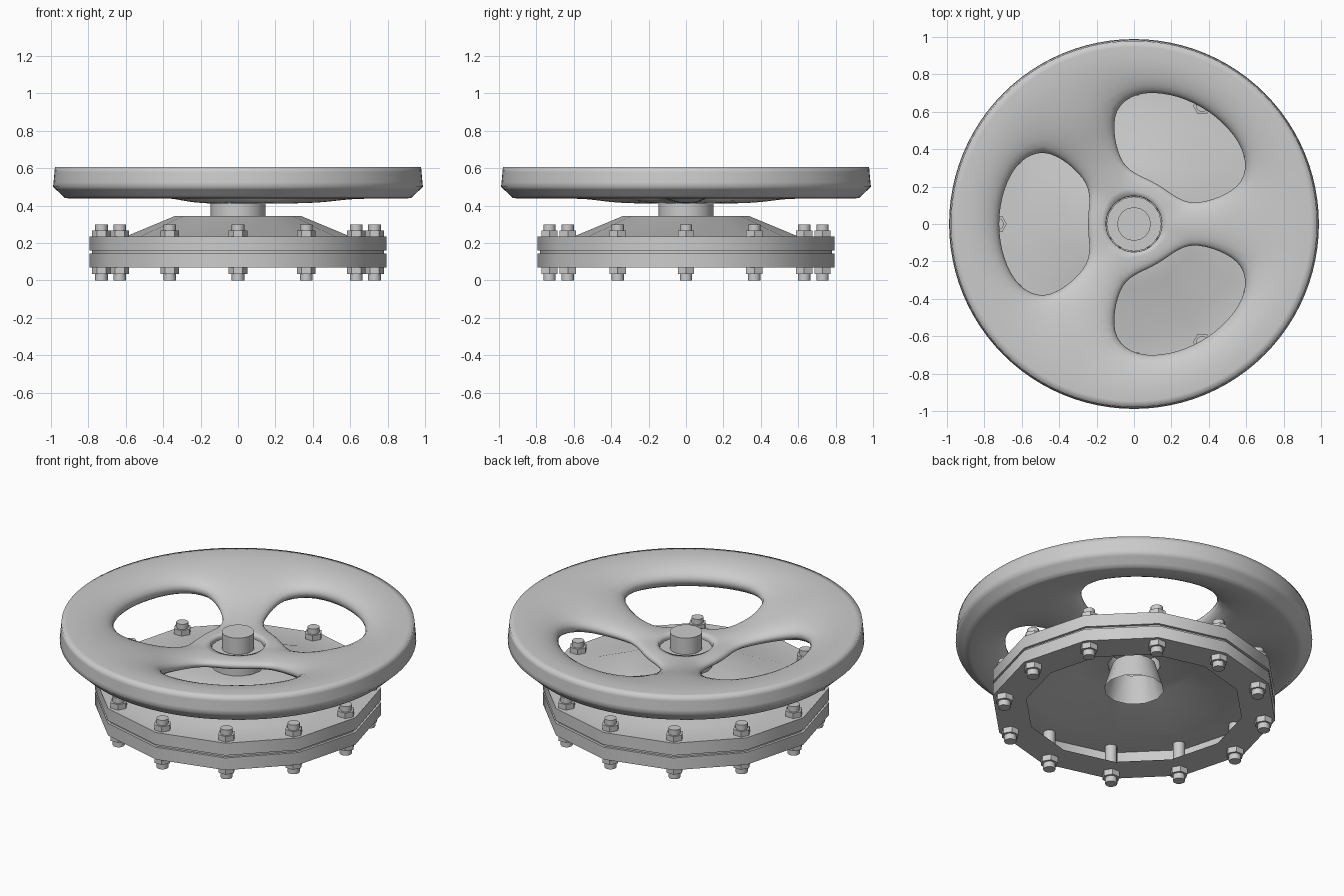
import bpy, bmesh
from math import sin, cos, pi, radians

if "Cube" in bpy.data.objects:
    bpy.data.objects.remove(bpy.data.objects["Cube"])


def finish(name, bm, angle=None):
    bmesh.ops.recalc_face_normals(bm, faces=bm.faces[:])
    me = bpy.data.meshes.new(name)
    bm.to_mesh(me)
    bm.free()
    ob = bpy.data.objects.new(name, me)
    bpy.context.collection.objects.link(ob)
    if angle:
        bpy.ops.object.select_all(action='DESELECT')
        ob.select_set(True)
        bpy.context.view_layer.objects.active = ob
        bpy.ops.object.shade_smooth_by_angle(angle=radians(angle))
    return ob


def lathe(bm, profile, n, cx=0.0, cy=0.0):
    """Revolve (radius, z) points around a vertical axis; radius 0 closes with a cap."""
    prev, cap_next = None, False
    for r, z in profile:
        if r == 0:
            if prev:
                bm.faces.new(prev)
            else:
                cap_next = True
            continue
        ring = [bm.verts.new((cx + r * cos(2 * pi * i / n), cy + r * sin(2 * pi * i / n), z))
                for i in range(n)]
        if prev:
            for i in range(n):
                j = (i + 1) % n
                bm.faces.new((prev[i], prev[j], ring[j], ring[i]))
        elif cap_next:
            bm.faces.new(ring)
        prev = ring


# Hollow flanged housing with sloped bonnet
bm = bmesh.new()
lathe(bm, [(.605, .07), (.795, .07), (.795, .145), (.78, .145), (.78, .16), (.795, .16),
           (.795, .235), (.6, .235), (.335, .345), (.147, .345)], 12)
finish("flange_housing", bm, 35)

# Stem with shoulder and pin
bm = bmesh.new()
lathe(bm, [(.147, .345), (.147, .45), (.09, .45), (.09, .55), (0, .55)], 16)
finish("stem", bm, 35)

# Flared sleeve hanging inside the housing
bm = bmesh.new()
lathe(bm, [(.12, .345), (.167, .19)], 12)
finish("inner_sleeve", bm, 35)

# Ring of twelve through bolts, each with a nut above and below
for k in range(12):
    x, y = .73 * cos(k * pi / 6), .73 * sin(k * pi / 6)
    bm = bmesh.new()
    lathe(bm, [(0, 0), (.034, 0), (.034, .3), (0, .3)], 10, x, y)
    for z0, z1 in ((.035, .07), (.235, .268)):
        lathe(bm, [(0, z0), (.05, z0), (.05, z1), (0, z1)], 6, x, y)
    finish(f"bolt_{k + 1}", bm, 40)

# Dished handwheel: 24 columns, three spokes at 0, 120 and 240 degrees
# Each ring: column offset from the spoke -> (radius, angle, top z, bottom z)
HUB_OUT = [(.32, 0, .495, .405), (.325, 19, .475, .425), (.265, 36, .475, .42),
           (.255, 47, .475, .42), (.25, 60, .475, .42)]
SPOKE = [(.47, 0, .53, .405), (.48, 17.5, .505, .44)]
RIM_IN = [(.64, 0, .585, .43), (.62, 21, .555, .46), (.70, 31, .565, .485),
          (.72, 45, .565, .485), (.725, 60, .565, .485)]


def uniform(r, top, bottom):
    return [(r, 15 * c, top, bottom) for c in range(5)]


rings = [uniform(.15, .475, .41), HUB_OUT, SPOKE, RIM_IN,
         uniform(.86, .61, .435), uniform(.99, .605, None)]
bm = bmesh.new()
crease = bm.edges.layers.float.new("crease_edge")
top, bot = {}, {}
for ri, ring in enumerate(rings):
    for col in range(24):
        off = (col + 4) % 8 - 4
        if abs(off) >= len(ring):
            continue
        r, a, zt, zb = ring[abs(off)]
        a = radians(15 * (col - off) + (a if off >= 0 else -a))
        top[ri, col] = bm.verts.new((r * cos(a), r * sin(a), zt))
        if zb is not None:
            bot[ri, col] = bm.verts.new((r * cos(a), r * sin(a), zb))
        else:
            bot[ri, col] = bm.verts.new((.935 * cos(a), .935 * sin(a), .44))
            top["wall", col] = bm.verts.new((cos(a), sin(a), .5))

for col in range(24):
    nxt = (col + 1) % 24
    on_spoke = col % 8 in (7, 0)
    for grid in (top, bot):
        for ri in range(5):
            if ri in (1, 2) and not on_spoke:
                continue
            bm.faces.new((grid[ri, col], grid[ri, nxt], grid[ri + 1, nxt], grid[ri + 1, col]))
    # Hub bore and outer wall
    bm.faces.new((top[0, col], top[0, nxt], bot[0, nxt], bot[0, col]))
    for a, b in (((top, 5), (top, "wall")), ((top, "wall"), (bot, 5))):
        bm.faces.new((a[0][a[1], col], a[0][a[1], nxt], b[0][b[1], nxt], b[0][b[1], col]))
    for g, key in ((top, 5), (top, "wall"), (bot, 5), (top, 0), (bot, 0)):
        e = bm.edges.get((g[key, col], g[key, nxt]))
        e[crease] = 1.0 if key != 0 else 0.7
    # Side walls of the three openings
    if not on_spoke:
        for ri in (1, 3):
            bm.faces.new((top[ri, col], top[ri, nxt], bot[ri, nxt], bot[ri, col]))
    if col % 8 in (1, 7):
        for ri in (1, 2):
            bm.faces.new((top[ri, col], top[ri + 1, col], bot[ri + 1, col], bot[ri, col]))

wheel = finish("handwheel", bm)
for p in wheel.data.polygons:
    p.use_smooth = True
sub = wheel.modifiers.new("smooth", 'SUBSURF')
sub.levels = sub.render_levels = 2
